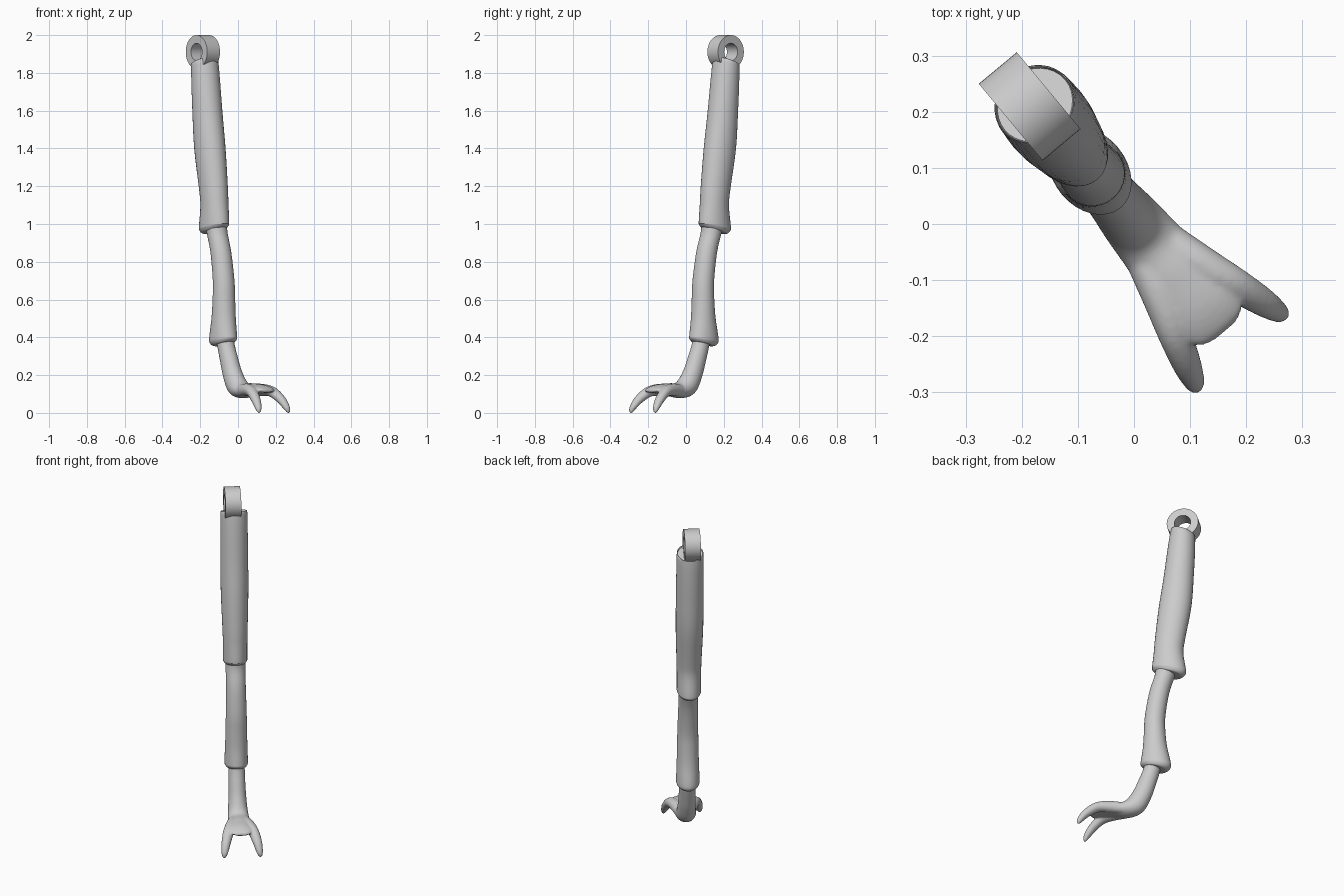
import bpy, bmesh, math
from mathutils import Vector

if "Cube" in bpy.data.objects:
    bpy.data.objects.remove(bpy.data.objects["Cube"], do_unlink=True)

grey = bpy.data.materials.new("plain grey")
grey.use_nodes = True
grey.diffuse_color = (0.6, 0.6, 0.6, 1)
grey.node_tree.nodes["Principled BSDF"].inputs["Base Color"].default_value = (0.6, 0.6, 0.6, 1)

# The limb bends in one upright plane: FWD points to the toes, SIDE across it
FWD = Vector((0.64, -0.77, 0)).normalized()
SIDE = Vector((0.77, 0.64, 0)).normalized()
UP = Vector((0, 0, 1))
SIDES = 32


def finish(bm, name):
    bmesh.ops.recalc_face_normals(bm, faces=bm.faces)
    mesh = bpy.data.meshes.new(name)
    bm.to_mesh(mesh)
    bm.free()
    mesh.materials.append(grey)
    obj = bpy.data.objects.new(name, mesh)
    bpy.context.collection.objects.link(obj)
    bpy.ops.object.select_all(action='DESELECT')
    obj.select_set(True)
    bpy.context.view_layer.objects.active = obj
    bpy.ops.object.shade_smooth_by_angle(angle=math.radians(40))
    return obj


def spline(rows, steps):
    """Catmull-Rom through the section rows."""
    out = []
    for i in range(len(rows) - 1):
        quad = [rows[max(i - 1, 0)], rows[i], rows[i + 1], rows[min(i + 2, len(rows) - 1)]]
        for k in range(steps):
            t = k / steps
            out.append([b + t * (c - a) / 2 + t * t * (a - 2.5 * b + 2 * c - d / 2)
                        + t ** 3 * (1.5 * (b - c) + (d - a) / 2) for a, b, c, d in zip(*quad)])
    return out + [rows[-1]]


def loft(bm, rows, steps=4, mirror=1):
    """Rows: forward, side, height, half depth, half width, tilt in degrees."""
    rings = []
    for f, s, z, depth, width, tilt in spline(rows, steps):
        angle = math.radians(tilt)
        axis = FWD * math.cos(angle) + UP * math.sin(angle)
        centre = FWD * f + SIDE * s * mirror + UP * z
        rings.append([bm.verts.new(centre + axis * depth * math.cos(a) + SIDE * width * math.sin(a))
                      for a in (math.tau * i / SIDES for i in range(SIDES))])
    for low, high in zip(rings, rings[1:]):
        for i in range(SIDES):
            j = (i + 1) % SIDES
            bm.faces.new((low[i], low[j], high[j], high[i]))
    bm.faces.new(rings[0])
    bm.faces.new(rings[-1])


# Upper sleeve with a slanted top and a rounded lower lip
bm = bmesh.new()
loft(bm, [(-.276, 0, 1.853, .066, .07, 20), (-.275, 0, 1.84, .073, .075, 17),
          (-.254, 0, 1.6, .083, .077, 0), (-.233, 0, 1.4, .091, .077, 0),
          (-.205, 0, 1.2, .085, .071, 0), (-.195, 0, 1.1, .083, .068, 0),
          (-.198, 0, 1.0, .096, .068, 8), (-.198, 0, .982, .095, .067, 11),
          (-.194, 0, .967, .08, .058, 14), (-.188, 0, .965, .06, .05, 14)])
finish(bm, "upper_sleeve")

# Middle sleeve
bm = bmesh.new()
loft(bm, [(-.182, 0, 1.0, .06, .056, 0), (-.172, 0, .95, .056, .055, 0),
          (-.142, 0, .85, .056, .055, 0), (-.119, 0, .7, .057, .058, 0),
          (-.117, 0, .6, .06, .06, 0), (-.119, 0, .5, .068, .062, 0),
          (-.123, 0, .41, .084, .065, 5), (-.122, 0, .383, .085, .064, 9),
          (-.117, 0, .367, .068, .054, 12), (-.112, 0, .366, .05, .046, 12)])
finish(bm, "middle_sleeve")

# Ankle flowing into a webbed foot with two downward toes, fused together
bm = bmesh.new()
loft(bm, [(-.112, 0, .42, .046, .046, 0), (-.1, 0, .36, .047, .046, 8),
          (-.077, 0, .29, .05, .047, 15), (-.047, 0, .21, .054, .05, 25),
          (-.008, 0, .145, .057, .055, 50), (.05, 0, .119, .042, .06, 80),
          (.12, 0, .124, .033, .066, 92), (.19, 0, .126, .024, .066, 85),
          (.235, 0, .12, .014, .055, 70), (.25, 0, .113, .005, .03, 65)])
for mirror in (1, -1):
    loft(bm, [(.06, .025, .118, .034, .036, 85), (.13, .045, .122, .033, .036, 88),
              (.195, .068, .113, .028, .032, 68), (.25, .086, .073, .024, .027, 42),
              (.283, .096, .032, .018, .02, 28), (.295, .1, .008, .011, .012, 20),
              (.297, .101, -.001, .003, .004, 20)], mirror=mirror)
foot = finish(bm, "foot")
remesh = foot.modifiers.new("fuse", 'REMESH')
remesh.mode = 'VOXEL'
remesh.voxel_size = 0.005
remesh.use_smooth_shade = True
relax = foot.modifiers.new("relax", 'SMOOTH')
relax.factor = 0.5
relax.iterations = 8

# Hinge eye: a thick ring with a round bore
bm = bmesh.new()
hub = FWD * -.28 + SIDE * -.009 + UP * 1.911
loops = []
for radius, offset in ((.089, -.044), (.089, .044), (.046, .044), (.046, -.044)):
    loops.append([bm.verts.new(hub + SIDE * offset + (FWD * math.cos(a) + UP * math.sin(a)) * radius)
                  for a in (math.tau * i / 48 for i in range(48))])
for k in range(4):
    one, two = loops[k], loops[(k + 1) % 4]
    for i in range(48):
        j = (i + 1) % 48
        bm.faces.new((one[i], one[j], two[j], two[i]))
finish(bm, "hinge_eye")
